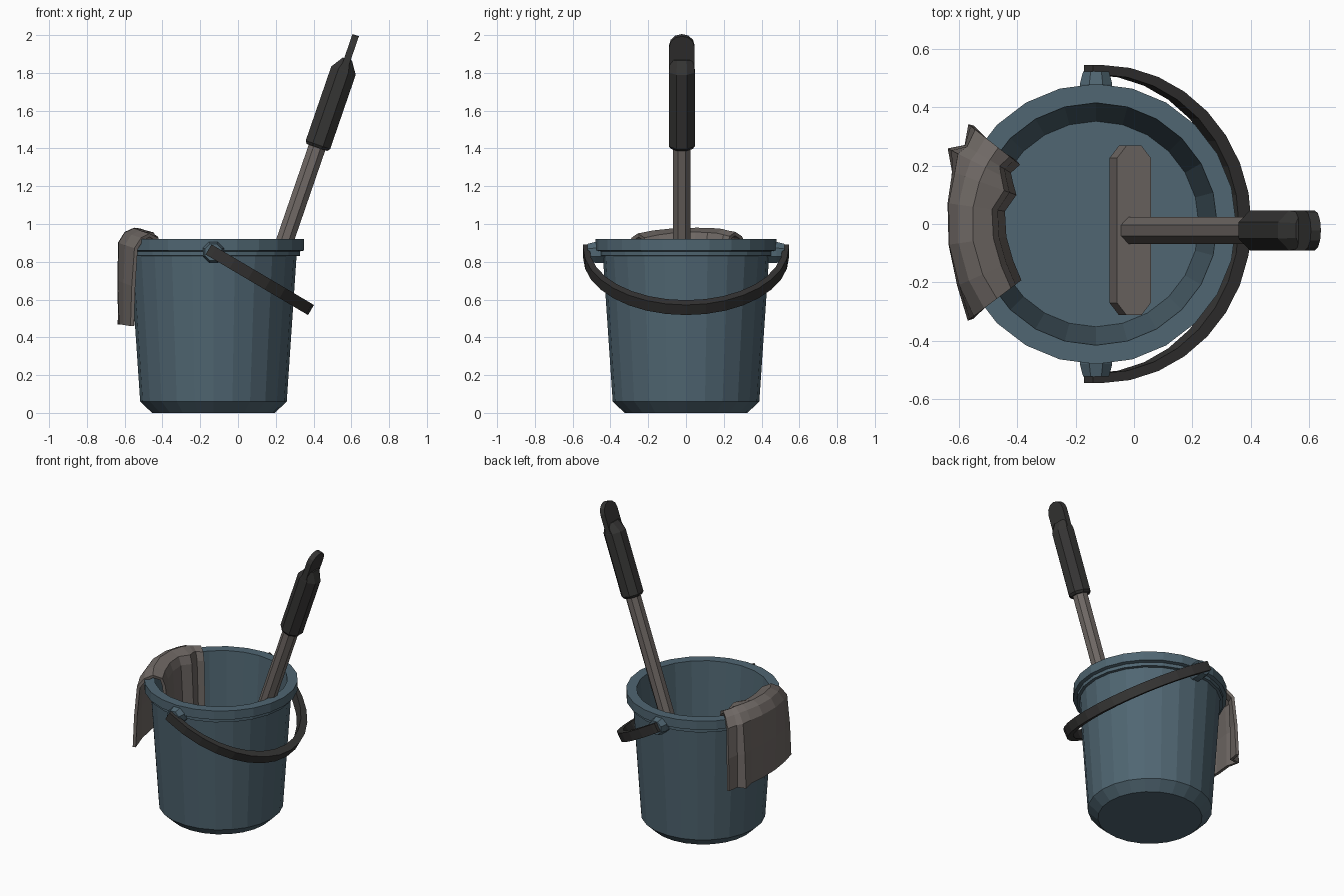
import bpy, bmesh, math
from mathutils import Matrix, Vector

if "Cube" in bpy.data.objects:
    bpy.data.objects.remove(bpy.data.objects["Cube"])


def material(name, rgb):
    m = bpy.data.materials.new(name)
    m.diffuse_color = (*rgb, 1)
    m.use_nodes = True
    m.node_tree.nodes["Principled BSDF"].inputs["Base Color"].default_value = m.diffuse_color
    return m


BLUE = material("blue_plastic", (0.08, 0.133, 0.168))
BLACK = material("dark_rubber", (0.036, 0.035, 0.034))
TAUPE = material("grey_taupe", (0.16, 0.14, 0.129))
CX = -0.13  # bucket axis


def make(name, verts, faces, mat):
    me = bpy.data.meshes.new(name)
    me.from_pydata([tuple(v) for v in verts], [], faces)
    bm = bmesh.new()
    bm.from_mesh(me)
    bmesh.ops.recalc_face_normals(bm, faces=bm.faces)
    bm.to_mesh(me)
    bm.free()
    me.materials.append(mat)
    ob = bpy.data.objects.new(name, me)
    bpy.context.collection.objects.link(ob)
    return ob


def loft(name, rings, mat, matrix=Matrix()):
    """Skin a list of equal rings and cap both ends."""
    n = len(rings[0])
    verts = [matrix @ Vector(p) for r in rings for p in r]
    faces = [(i * n + j, i * n + (j + 1) % n, (i + 1) * n + (j + 1) % n, (i + 1) * n + j)
             for i in range(len(rings) - 1) for j in range(n)]
    faces += [tuple(range(n)), tuple((len(rings) - 1) * n + j for j in range(n))]
    return make(name, verts, faces, mat)


def ring(rx, ry, z, n, phase=0.0):
    return [(rx * math.cos(math.tau * (k + phase) / n),
             ry * math.sin(math.tau * (k + phase) / n), z) for k in range(n)]


# Bucket: one lathed profile, outside then back down the inside
profile = [(0.325, 0), (0.388, 0.06), (0.44, 0.83), (0.458, 0.832), (0.458, 0.855),
           (0.48, 0.86), (0.48, 0.92), (0.415, 0.92), (0.352, 0.085)]
loft("bucket", [ring(r, r, z, 24) for r, z in profile], BLUE, Matrix.Translation((CX, 0, 0)))

# Handle pivots on both sides
for side in (1, -1):
    m = Matrix.Translation((CX, 0, 0.85)) @ Matrix.Rotation(-side * math.pi / 2, 4, 'X')
    loft("pivot_left" if side < 0 else "pivot_right",
         [ring(0.06, 0.06, 0.43, 8, .5), ring(0.06, 0.06, 0.48, 8, .5),
          ring(0.048, 0.048, 0.522, 8, .5)], BLUE, m)

# Carrying handle: half ellipse strap, hanging down to the right
N = 16
stations = [(-0.03, 0.545, -0.03, 0.515)]
for i in range(N + 1):
    a = math.pi / 2 - math.pi * i / N
    c, s = math.cos(a), math.sin(a)
    stations.append((0.60 * c, 0.545 * s, 0.55 * c, 0.512 * s))
stations.append((-0.03, -0.545, -0.03, -0.515))
H = 0.031
bail = [[(xo, yo, -H), (xo, yo, H), (xi, yi, H), (xi, yi, -H)] for xo, yo, xi, yi in stations]
loft("carrying_handle", bail, BLACK,
     Matrix.Translation((CX, 0, 0.85)) @ Matrix.Rotation(math.radians(30.6), 4, 'Y'))

# Brush tool leaning in the bucket, built along its own axis
tool = Matrix.Translation((0.0, -0.022, 0.19)) @ Matrix.Rotation(math.radians(19), 4, 'Y')
loft("tool_shaft", [ring(0.05, 0.05, z, 8, .5) for z in (-0.02, 1.32)], TAUPE, tool)
loft("tool_grip", [ring(0.062, 0.062, 1.285, 8, .5), ring(0.074, 0.074, 1.30, 8, .5),
                   ring(0.074, 0.074, 1.715, 8, .5), ring(0.028, 0.066, 1.78, 8, .5)], BLACK, tool)

# Flat hanging tab with rounded end
outline = [(-0.068, 1.72), (0.068, 1.72)]
outline += [(0.068 * math.cos(math.pi * k / 6), 1.85 + 0.064 * math.sin(math.pi * k / 6))
            for k in range(7)]
loft("hanging_tab", [[(x, y, z) for y, z in outline] for x in (-0.018, 0.018)], BLACK, tool)

# Wide head with clipped corners
hw, hl, ch = 0.061, 0.29, 0.042
head = [(hw, hl - ch), (hw - ch * .8, hl), (-hw + ch * .8, hl), (-hw, hl - ch),
        (-hw, -hl + ch), (-hw + ch * .8, -hl), (hw - ch * .8, -hl), (hw, -hl + ch)]
loft("tool_head", [[(x, y, z) for x, y in head] for z in (-0.08, 0.0)], TAUPE, tool)

# Cloth draped over the rim: (radius, height) section swept around the bucket axis
section = [(0.505, 0.47), (0.51, 0.70), (0.508, 0.90), (0.475, 0.955), (0.425, 0.978),
           (0.365, 0.955), (0.345, 0.90), (0.32, 0.50)]
# angle, outer flare, height shift, inner shift
columns = [(-37, 0.045, -0.035, 0.0), (-24, 0.015, -0.015, -0.01), (-8, 0.0, 0.0, -0.01),
           (8, 0.005, 0.003, -0.005), (20, 0.02, 0.0, -0.03), (27, 0.065, -0.005, 0.0),
           (31, 0.02, -0.015, 0.02), (38, 0.05, -0.025, 0.01)]
verts = []
for deg, flare, dz, inner in columns:
    a = math.radians(180 - deg)
    for k, (r, z) in enumerate(section):
        r += flare * (1, 0.7, 0.35, 0.1, 0, 0, 0, 0)[k] + (inner if k > 4 else 0)
        h = z + dz * (0.3 if k in (0, 7) else 0.8)
        verts.append((CX + r * math.cos(a), r * math.sin(a), h))
n = len(section)
faces = [(c * n + k, c * n + k + 1, (c + 1) * n + k + 1, (c + 1) * n + k)
         for c in range(len(columns) - 1) for k in range(n - 1)]
cloth = make("cleaning_cloth", verts, faces, TAUPE)
# orient outwards, then thicken towards the rim
if cloth.data.polygons[0].normal.x > 0:
    cloth.data.flip_normals()
mod = cloth.modifiers.new("thickness", 'SOLIDIFY')
mod.thickness = 0.02
mod.offset = -1
